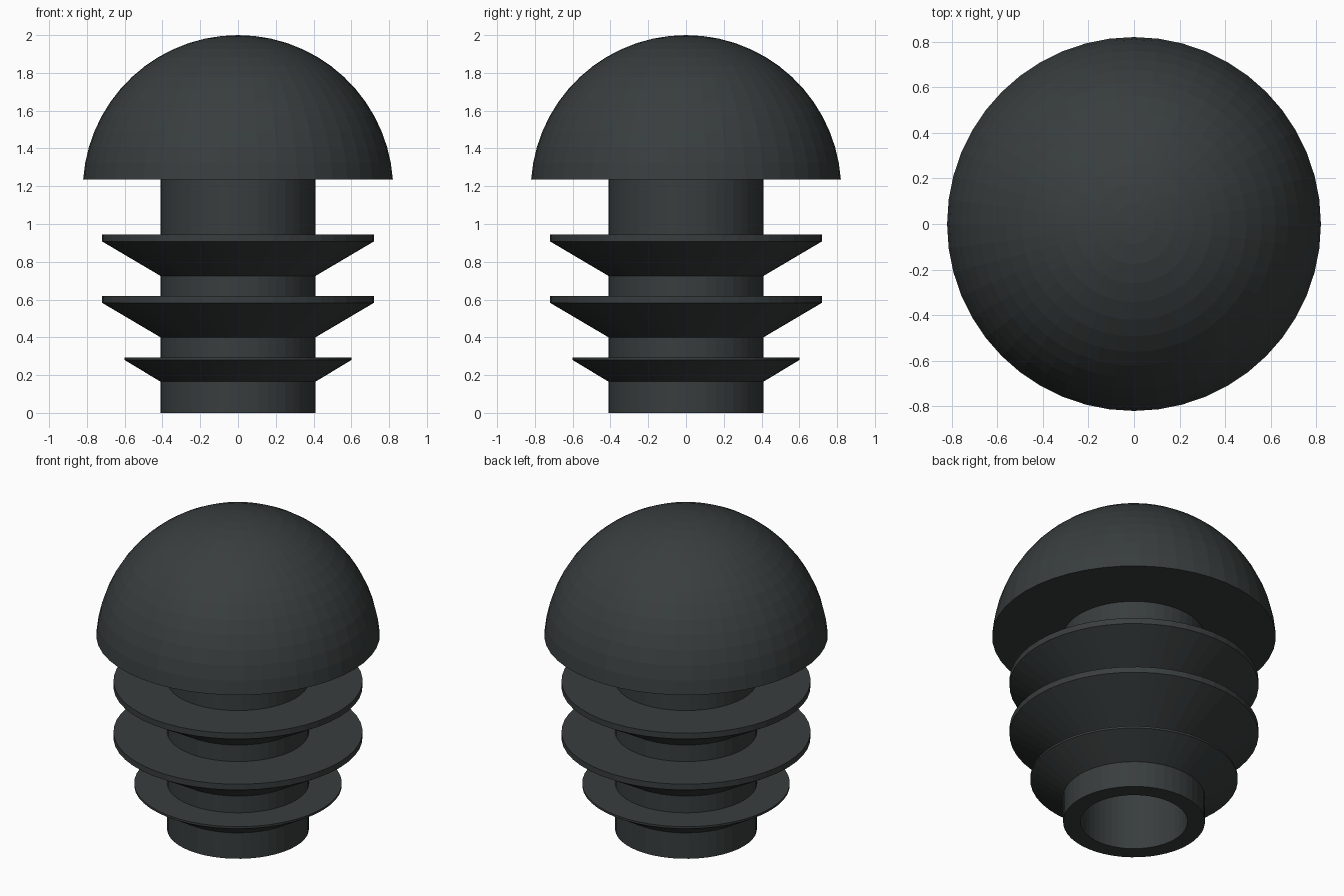
import bpy, bmesh
from math import sin, cos, pi, asin, sqrt

if "Cube" in bpy.data.objects:
    bpy.data.objects.remove(bpy.data.objects["Cube"])

SEGMENTS = 48
rubber = bpy.data.materials.new("dark_rubber")
rubber.diffuse_color = (0.04, 0.047, 0.047, 1)
rubber.use_nodes = True
rubber.node_tree.nodes["Principled BSDF"].inputs["Base Color"].default_value = rubber.diffuse_color


def lathe(name, profile):
    """Revolve (radius, z) points around z; radius 0 becomes a pole."""
    bm = bmesh.new()
    rings = []
    for r, z in profile:
        n = 1 if r < 1e-6 else SEGMENTS
        rings.append([bm.verts.new((r * cos(2 * pi * i / SEGMENTS),
                                    r * sin(2 * pi * i / SEGMENTS), z)) for i in range(n)])
    for a, b in zip(rings, rings[1:]):
        for i in range(SEGMENTS):
            j = (i + 1) % SEGMENTS
            quad = [a[i % len(a)], a[j % len(a)], b[j % len(b)], b[i % len(b)]]
            bm.faces.new(list(dict.fromkeys(quad)))
    bmesh.ops.recalc_face_normals(bm, faces=bm.faces)
    mesh = bpy.data.meshes.new(name)
    bm.to_mesh(mesh)
    bm.free()
    mesh.materials.append(rubber)
    obj = bpy.data.objects.new(name, mesh)
    bpy.context.collection.objects.link(obj)
    return obj


# Hollow stem with three flared sealing fins
STEM, BORE, CAP_Z = 0.41, 0.31, 1.235
stem = [(BORE, CAP_Z), (BORE, 0), (STEM, 0)]
for radius, root, rim, top in [(0.60, 0.165, 0.28, 0.293),
                               (0.72, 0.40, 0.583, 0.62),
                               (0.72, 0.725, 0.908, 0.945)]:
    stem += [(STEM, root), (radius, rim), (radius, top), (STEM, top)]
stem.append((STEM, CAP_Z))
lathe("finned_stem", stem)

# Domed cap: a sphere cut just above its middle, closed underneath
R, RINGS = 0.822, 14
start = asin((CAP_Z - (2 - R)) / R)
cap = [(0, CAP_Z)]
for k in range(RINGS):
    a = start + (pi / 2 - start) * k / RINGS
    cap.append((R * cos(a), 2 - R + R * sin(a)))
cap.append((0, 2.0))
lathe("domed_cap", cap)
